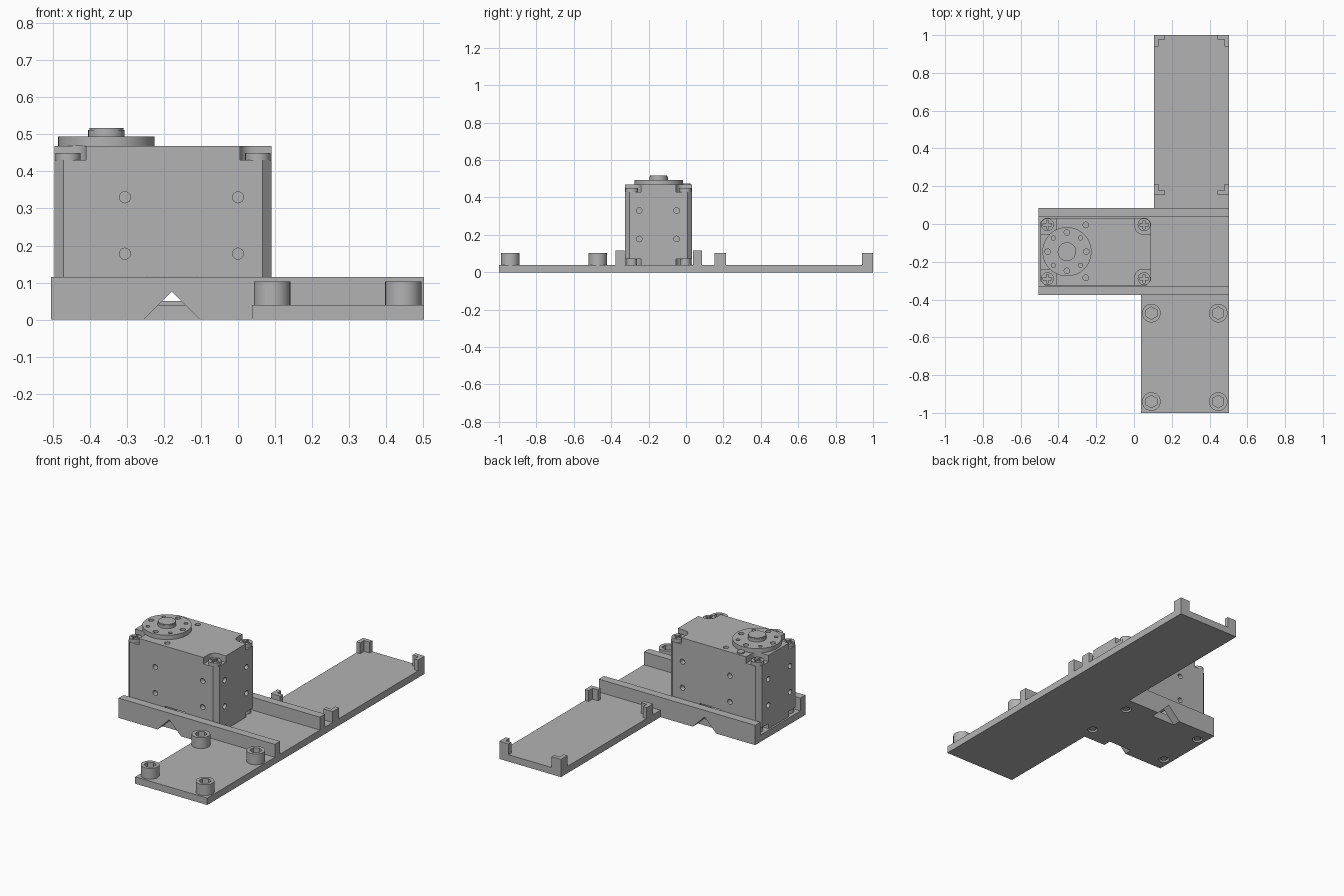
import bpy, bmesh, math

if "Cube" in bpy.data.objects:
    bpy.data.objects.remove(bpy.data.objects["Cube"])

grey = bpy.data.materials.new("grey")
grey.diffuse_color = (0.45, 0.45, 0.45, 1)
grey.use_nodes = True
grey.node_tree.nodes["Principled BSDF"].inputs["Base Color"].default_value = grey.diffuse_color


def prism(name, pts, lo, hi, axis="z"):
    """Extrude a closed 2D outline along one axis."""
    place = {"z": lambda u, v, w: (u, v, w),
             "y": lambda u, v, w: (u, w, v),
             "x": lambda u, v, w: (w, u, v)}[axis]
    bm = bmesh.new()
    a = [bm.verts.new(place(u, v, lo)) for u, v in pts]
    b = [bm.verts.new(place(u, v, hi)) for u, v in pts]
    n = len(pts)
    bm.faces.new(a)
    bm.faces.new(b)
    for i in range(n):
        j = (i + 1) % n
        bm.faces.new((a[i], a[j], b[j], b[i]))
    bmesh.ops.recalc_face_normals(bm, faces=bm.faces)
    me = bpy.data.meshes.new(name)
    bm.to_mesh(me)
    bm.free()
    me.materials.append(grey)
    ob = bpy.data.objects.new(name, me)
    bpy.context.collection.objects.link(ob)
    return ob


def rect(u0, u1, v0, v1):
    return [(u0, v0), (u1, v0), (u1, v1), (u0, v1)]


def ring(u, v, r, n=24):
    return [(u + r * math.cos(2 * math.pi * i / n), v + r * math.sin(2 * math.pi * i / n)) for i in range(n)]


def cut(ob, cutters):
    """Subtract the cutters, then discard them."""
    for c in cutters:
        m = ob.modifiers.new("cut", "BOOLEAN")
        m.operation, m.solver, m.object = "DIFFERENCE", "EXACT", c
    dg = bpy.context.evaluated_depsgraph_get()
    me = bpy.data.meshes.new_from_object(ob.evaluated_get(dg))
    ob.modifiers.clear()
    ob.data = me
    for c in cutters:
        bpy.data.objects.remove(c)


# Servo extents and screw positions
X0, X1, Y0, Y1, Z0, Z1 = -0.495, 0.09, -0.325, 0.032, 0.04, 0.468
XM, YM = (X0 + X1) / 2, (Y0 + Y1) / 2
corners = [(sx, sy) for sx in (-1, 1) for sy in (-1, 1)]
screws = [(XM + sx * 0.256, YM + sy * 0.143) for sx, sy in corners]

# Base: U-shaped channel with V notches through both rails
YA, YB, YC, YD = -0.377, -0.33, 0.037, 0.085
channel = prism("channel", [(YA, 0), (YD, 0), (YD, 0.115), (YC, 0.115), (YC, 0.04),
                            (YB, 0.04), (YB, 0.115), (YA, 0.115)], -0.505, 0.502, "x")
notch = [(-0.275, -0.02), (-0.083, -0.02), (-0.179, 0.076)]
cut(channel, [prism("notch", notch, YA - 0.02, YB, "y"),
              prism("notch", notch, YC, YD + 0.02, "y")]
    + [prism("hole", ring(x, y, 0.028), -0.02, 0.02) for x, y in screws])
for x, y in screws:
    prism("base_screw", ring(x, y, 0.02), 0.005, 0.03)

# Front and back plates
prism("front_plate", rect(0.038, 0.502, -1, YA), 0, 0.04)
prism("back_plate", rect(0.105, 0.502, YD, 1), 0, 0.04)

# Hollow hexagonal standoffs on the front plate
for x in (0.092, 0.446):
    for y in (-0.94, -0.472):
        post = prism("standoff", ring(x, y, 0.049, 32), 0.04, 0.103)
        hexagon = [(x + 0.033 * math.sin(k * math.pi / 3), y + 0.033 * math.cos(k * math.pi / 3)) for k in range(6)]
        cut(post, [prism("hex", hexagon, 0.05, 0.13)])

# L-shaped corner posts holding a board on the back plate
for x, sx in ((0.105, 1), (0.502, -1)):
    for y, sy in ((0.153, 1), (1.0, -1)):
        shape = [(0, 0), (0.06, 0), (0.06, 0.024), (0.024, 0.024), (0.024, 0.06), (0, 0.06)]
        prism("corner_post", [(x + sx * u, y + sy * v) for u, v in shape], 0.04, 0.103)

# Servo body with chamfered upright edges
c = 0.024
body = prism("servo_body", [(X0 + c, Y0), (X1 - c, Y0), (X1, Y0 + c), (X1, Y1 - c),
                            (X1 - c, Y1), (X0 + c, Y1), (X0, Y1 - c), (X0, Y0 + c)], Z0, Z1)
cutters = [prism("slot", rect(-0.245, -0.11, 0.05, 0.117), Y0 - 0.1, Y1 + 0.1, "y")]
for sx, sy in corners:
    # Screw pockets with a rounded inner corner, top and bottom
    cx, cy = (X1 if sx > 0 else X0), (Y1 if sy > 0 else Y0)
    arc = [(0.045 + 0.04 * math.cos(t * math.pi / 12), 0.045 + 0.04 * math.sin(t * math.pi / 12)) for t in range(7)]
    shape = [(-0.03, -0.03), (0.085, -0.03)] + arc + [(-0.03, 0.085)]
    pts = [(cx - sx * u, cy - sy * v) for u, v in shape]
    cutters += [prism("pocket", pts, 0.43, 0.6), prism("pocket", pts, -0.1, 0.07)]
for z in (0.178, 0.33):
    # Mounting holes on all four sides
    for x in (-0.305, 0.0):
        for y in (Y0, Y1):
            cutters.append(prism("hole", ring(x, z, 0.015, 16), y - 0.03, y + 0.03, "y"))
    for y in (-0.25, -0.05):
        for x in (X0, X1):
            cutters.append(prism("hole", ring(y, z, 0.015, 16), x - 0.03, x + 0.03, "x"))
for y in (-0.285, -0.005):
    cutters.append(prism("hole", ring(-0.255, y, 0.015, 16), 0.44, 0.5))
cut(body, cutters)

# Cross-head screws in the top pockets, plain ones below
a, b = 0.006, 0.023
for x, y in screws:
    head = prism("top_screw", ring(x, y, 0.034), 0.43, 0.45)
    plus = [(a, -b), (a, -a), (b, -a), (b, a), (a, a), (a, b),
            (-a, b), (-a, a), (-b, a), (-b, -a), (-a, -a), (-a, -b)]
    cut(head, [prism("cross", [(x + u, y + v) for u, v in plus], 0.44, 0.48)])
    prism("bottom_screw", ring(x, y, 0.028), 0.04, 0.07)

# Output horn with hub, bolt circle and index pin
HX, HY = -0.355, YM
horn = prism("horn", ring(HX, HY, 0.13, 48), Z1, 0.494)
cut(horn, [prism("hole", ring(HX + 0.102 * math.cos(k * math.pi / 4), HY + 0.102 * math.sin(k * math.pi / 4),
                              0.015 if k % 2 == 0 else 0.011, 16), 0.475, 0.52) for k in range(8)])
prism("horn_hub", ring(HX, HY, 0.049, 32), 0.49, 0.512)
prism("horn_hub_cap", ring(HX, HY, 0.046, 32), 0.512, 0.517)
prism("index_pin", ring(HX, 0.003, 0.02, 16), 0.46, 0.475)

# Smooth round walls, keep edges sharp
for ob in bpy.context.scene.objects:
    ob.select_set(True)
bpy.context.view_layer.objects.active = body
bpy.ops.object.shade_smooth_by_angle(angle=math.radians(30))
